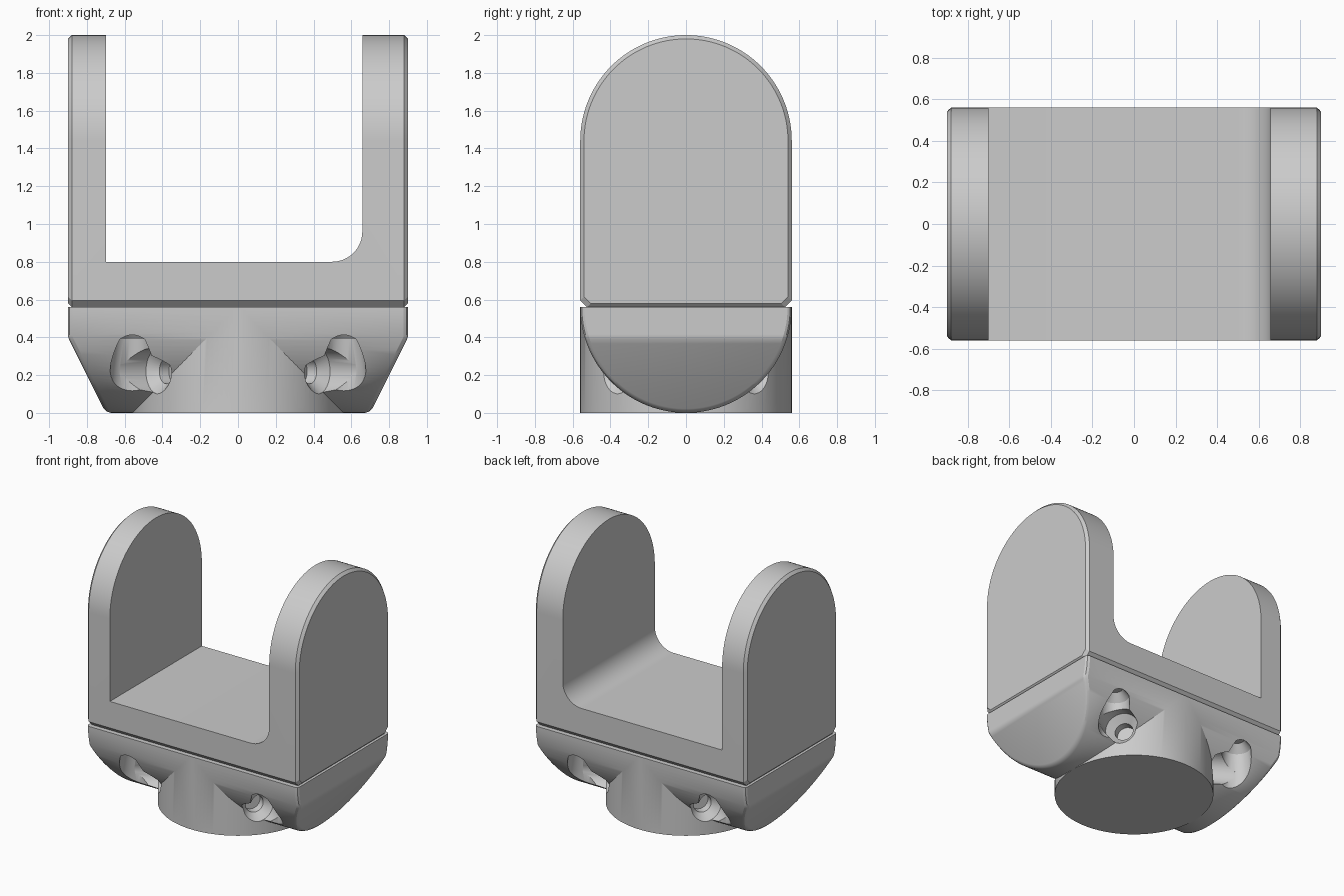
import bpy, bmesh, math
from mathutils import Vector

cube = bpy.data.objects.get("Cube")
if cube:
    bpy.data.objects.remove(cube, do_unlink=True)

grey = bpy.data.materials.new("plain grey")
grey.use_nodes = True
GREY = (0.6, 0.6, 0.6, 1)
grey.diffuse_color = GREY
grey.node_tree.nodes["Principled BSDF"].inputs["Base Color"].default_value = GREY

R = 0.56       # half depth of the whole part
W = 0.9        # half width
SEAM = 0.56    # height where bracket meets base


def loft(name, loops, bent_caps=False):
    """Skin a row of equal point loops and cap both ends.
    Bent caps are made of strips between mirrored points."""
    bm = bmesh.new()
    rings = [[bm.verts.new(p) for p in loop] for loop in loops]
    n = len(rings[0])
    for a, b in zip(rings, rings[1:]):
        for i in range(n):
            j = (i + 1) % n
            bm.faces.new((a[i], a[j], b[j], b[i]))
    for ring in (rings[0], rings[-1]):
        if bent_caps:
            for i in range(n // 2 - 1):
                bm.faces.new((ring[i], ring[i + 1], ring[n - 2 - i], ring[n - 1 - i]))
        else:
            bm.faces.new(ring)
    bmesh.ops.recalc_face_normals(bm, faces=bm.faces)
    mesh = bpy.data.meshes.new(name)
    bm.to_mesh(mesh)
    bm.free()
    ob = bpy.data.objects.new(name, mesh)
    bpy.context.collection.objects.link(ob)
    mesh.materials.append(grey)
    return ob


def rod(name, start, end, stations, sides=40):
    """Round rod along start-end; stations are (fraction, radius)."""
    a, b = Vector(start), Vector(end)
    turn = (b - a).to_track_quat('Z', 'Y')
    angles = [math.tau * i / sides for i in range(sides)]
    return loft(name, [[a.lerp(b, t) + turn @ Vector((r * math.cos(k), r * math.sin(k), 0))
                        for k in angles] for t, r in stations])


def combine(target, tool, operation):
    mod = target.modifiers.new(operation.title(), 'BOOLEAN')
    mod.operation, mod.solver, mod.object = operation, 'EXACT', tool
    bpy.context.view_layer.objects.active = target
    bpy.ops.object.modifier_apply(modifier=mod.name)
    bpy.data.objects.remove(tool, do_unlink=True)


def smooth(ob):
    bpy.ops.object.select_all(action='DESELECT')
    ob.select_set(True)
    bpy.context.view_layer.objects.active = ob
    bpy.ops.object.shade_smooth_by_angle(angle=math.radians(25))


# Bracket: arched block with chamfered rims
def arch(x, inset):
    r, low, c = R - inset, SEAM + inset, 0.036
    pts = [(x, -r + c, low), (x, r - c, low), (x, r, low + c)]
    pts += [(x, r * math.cos(k), 1.44 + r * math.sin(k))
            for k in (math.pi * i / 64 for i in range(65))]
    return pts + [(x, -r, low + c)]


bracket = loft("bracket", [arch(-W, 0.02), arch(-W + 0.02, 0), arch(W - 0.02, 0), arch(W, 0.02)])

# Opening between the arms, rounded in one corner only
FLOOR, ARM, FILLET = 0.8, 0.658, 0.16
opening = [(-0.7, 2.2), (-0.7, FLOOR)]
opening += [(ARM - FILLET + FILLET * math.sin(k), FLOOR + FILLET - FILLET * math.cos(k))
            for k in (math.pi * i / 32 for i in range(17))]
opening += [(ARM, 2.2)]
combine(bracket, loft("opening", [[(x, y, z) for x, z in opening] for y in (-1, 1)]), 'DIFFERENCE')
smooth(bracket)

# Base: half round bar whose ends are upright, then slope inward below the knee
KNEE = 0.4
knee_angle = math.asin((SEAM - KNEE) / R)
quarter = sorted([math.pi / 2 * (i + 0.5) / 32 for i in range(32)] + [0, knee_angle])
angles = quarter + [math.pi - k for k in reversed(quarter)]


def half_round(side, inset, back):
    r = R - 0.0003 - inset
    pts = []
    for k in angles:
        z = SEAM - r * math.sin(k)
        pts.append((side * (W - back - 0.5 * max(0, KNEE - z)), r * math.cos(k), z))
    return pts


rim = [(0.022, 0), (0.008, 0.008), (0, 0.025)]
base = loft("base", [half_round(-1, *s) for s in rim] +
            [half_round(1, *s) for s in reversed(rim)], bent_caps=True)

# Round foot merged into the bar
combine(base, rod("foot", (0, 0, 0), (0, 0, SEAM), [(0, R), (1, R)], 128), 'UNION')

# Four screw pockets: an upright bore meeting a sideways bore, both with cone ends
for sx in (-1, 1):
    for sy in (-1, 1):
        x, y = sx * 0.56, sy * 0.46
        upright = rod("upright_bore", (x, y, 0.1), (x, y, 0.45),
                      [(0, 0.118), (0.35, 0.118), (0.83, 0.098), (1, 0.05)])
        combine(base, upright, 'DIFFERENCE')
        inner = (sx * 0.33, sy * 0.31, 0.22)
        sideways = rod("sideways_bore", inner, (x, y, 0.22),
                       [(0, 0.066), (0.22, 0.066), (0.4, 0.12), (1, 0.12)])
        combine(base, sideways, 'DIFFERENCE')
smooth(base)
